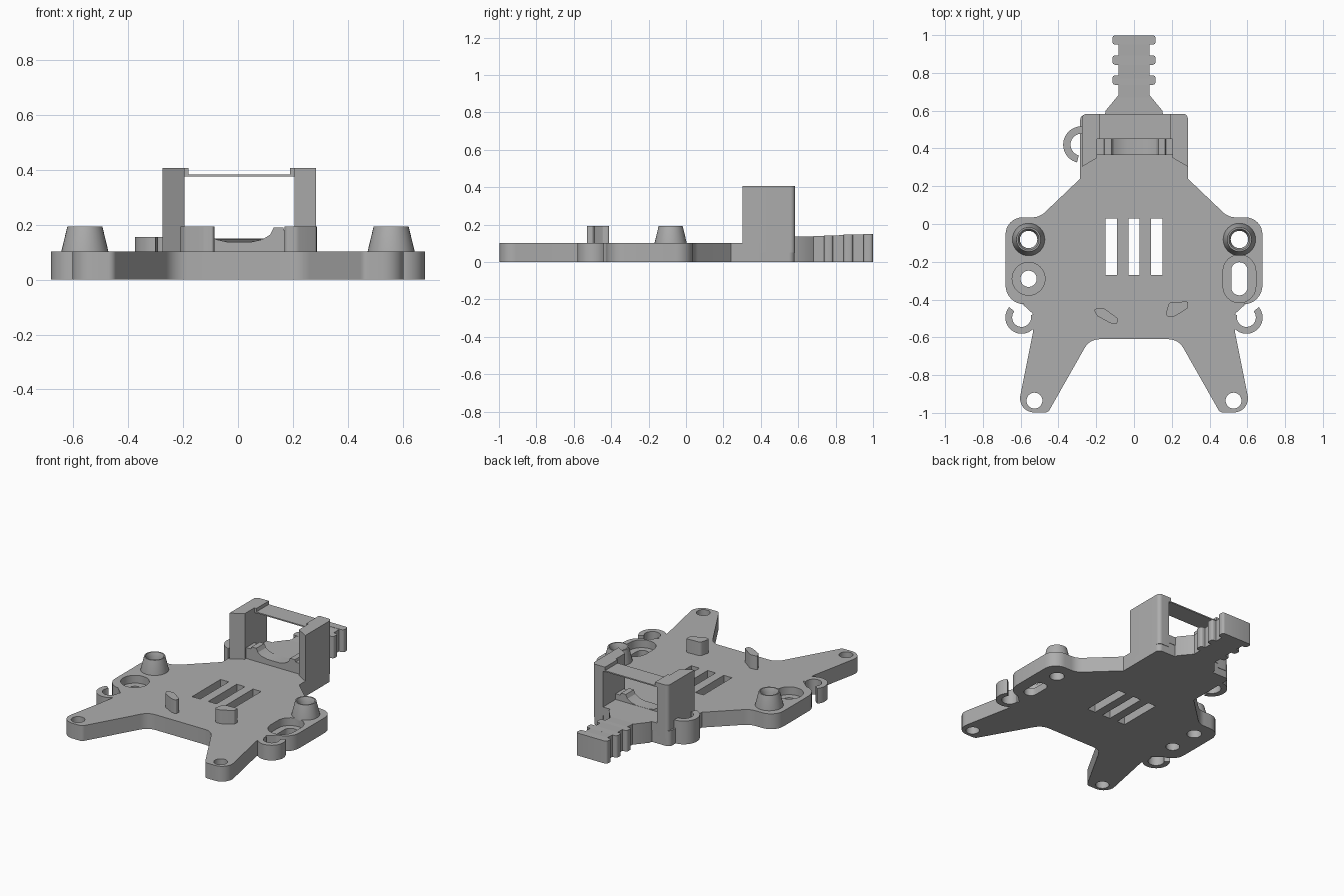
import bpy, bmesh, math
from mathutils import Vector

if "Cube" in bpy.data.objects:
    bpy.data.objects.remove(bpy.data.objects["Cube"])

grey = bpy.data.materials.new("plain grey")
grey.diffuse_color = (0.42, 0.42, 0.42, 1)
grey.use_nodes = True
grey.node_tree.nodes["Principled BSDF"].inputs["Base Color"].default_value = grey.diffuse_color
TOP = 0.102  # upper face of the plate


def fillet(corners, steps=8):
    """Round each (x, y, radius) corner of a closed outline."""
    out = []
    for i, c in enumerate(corners):
        p, r = Vector(c[:2]), (c[2] if len(c) > 2 else 0)
        if not r:
            out.append(tuple(p))
            continue
        a = (Vector(corners[i - 1][:2]) - p).normalized()
        b = (Vector(corners[(i + 1) % len(corners)][:2]) - p).normalized()
        half = a.angle(b) / 2
        mid = p + (a + b).normalized() * (r / math.sin(half))
        s = p + a * (r / math.tan(half)) - mid
        e = p + b * (r / math.tan(half)) - mid
        turn = math.atan2(s.x * e.y - s.y * e.x, s.dot(e))
        for k in range(steps + 1):
            t = turn * k / steps
            out.append((mid.x + s.x * math.cos(t) - s.y * math.sin(t),
                        mid.y + s.x * math.sin(t) + s.y * math.cos(t)))
    return out


def finish(name, bm):
    bmesh.ops.recalc_face_normals(bm, faces=bm.faces)
    me = bpy.data.meshes.new(name)
    bm.to_mesh(me)
    bm.free()
    ob = bpy.data.objects.new(name, me)
    me.materials.append(grey)
    bpy.context.collection.objects.link(ob)
    return ob


def prism(name, pts, lo, hi, axis="z"):
    """Extrude an outline along z, or an x-z outline along y, or a y-z outline along x."""
    place = {"z": lambda u, v, w: (u, v, w), "y": lambda u, v, w: (u, w, v),
             "x": lambda u, v, w: (w, u, v)}[axis]
    bm = bmesh.new()
    a = [bm.verts.new(place(*p, lo)) for p in pts]
    b = [bm.verts.new(place(*p, hi)) for p in pts]
    bm.faces.new(a)
    bm.faces.new(b)
    n = len(pts)
    for i in range(n):
        bm.faces.new((a[i], a[(i + 1) % n], b[(i + 1) % n], b[i]))
    return finish(name, bm)


def box(name, x0, x1, y0, y1, z0, z1):
    return prism(name, [(x0, y0), (x1, y0), (x1, y1), (x0, y1)], z0, z1)


def arc(cx, cy, r, a0, a1, n=24):
    return [(cx + r * math.cos(math.radians(a0 + (a1 - a0) * i / n)),
             cy + r * math.sin(math.radians(a0 + (a1 - a0) * i / n))) for i in range(n + 1)]


def slot(cx, cy, r, half):
    """Round hole when half is zero, otherwise a long upright slot."""
    if not half:
        return arc(cx, cy, r, 0, 360, 32)[:-1]
    return arc(cx, cy + half, r, 0, 180, 12) + arc(cx, cy - half, r, 180, 360, 12)


def hook(name, cx, cy, r0, r1, a0, a1, z1):
    prism(name, arc(cx, cy, r1, a0, a1) + arc(cx, cy, r0, a1, a0), 0, z1)


def cut(ob, cutters):
    for c in cutters:
        c.hide_render = True
        m = ob.modifiers.new("cut", "BOOLEAN")
        m.operation, m.solver, m.object = "DIFFERENCE", "EXACT", c
        bpy.context.view_layer.objects.active = ob
        bpy.ops.object.modifier_apply(modifier=m.name)
        bpy.data.objects.remove(c)


# Base plate with shoulders and two splayed legs
right = [(0.285, 0.58, 0.03), (0.285, 0.24), (0.50, 0.035, 0.1), (0.68, 0.035, 0.09),
         (0.68, -0.425, 0.1), (0.59, -0.425, 0.03), (0.53, -0.48, 0.03), (0.535, -0.575),
         (0.62, -0.998, 0.075), (0.455, -0.998, 0.03), (0.235, -0.61, 0.09)]
plate = prism("base_plate", fillet(right + [(-c[0],) + c[1:] for c in reversed(right)]), 0, TOP)

# Round holes, counterbores, and plain straight vents
cutters = []
for s in (-1, 1):
    cutters.append(prism("leg_hole", slot(s * 0.527, -0.935, 0.042, 0), -0.1, 0.3))
    cutters.append(prism("boss_hole", slot(s * 0.558, -0.082, 0.046, 0), -0.1, 0.3))
    long = s > 0
    cutters.append(prism("mount_hole", slot(s * 0.558, -0.29, 0.043, 0.045 * long), -0.1, 0.3))
    cutters.append(prism("mount_recess", slot(s * 0.558, -0.29, 0.087, 0.04 * long), 0.05, 0.3))
for x in (-0.12, 0, 0.12):
    cutters.append(box("vent", x - 0.03, x + 0.03, -0.27, 0.03, -0.1, 0.3))
cut(plate, cutters)

# Tapered hollow bosses, with a countersunk mouth
for s in (-1, 1):
    bm = bmesh.new()
    rings = []
    for r, z in ((0.046, TOP - 0.01), (0.086, TOP - 0.01), (0.086, TOP), (0.064, 0.193),
                 (0.056, 0.193), (0.046, 0.165)):
        rings.append([bm.verts.new((x, y, z)) for x, y in slot(s * 0.558, -0.082, r, 0)])
    for k in range(6):
        a, b = rings[k], rings[(k + 1) % 6]
        for i in range(32):
            j = (i + 1) % 32
            bm.faces.new((a[i], a[j], b[j], b[i]))
    finish("boss", bm)
    # Open cable hooks beside the legs
    if s > 0:
        hook("side_hook", 0.595, -0.495, 0.05, 0.086, 165, 400, TOP)
    else:
        hook("side_hook", -0.595, -0.495, 0.05, 0.086, 15, -220, TOP)
hook("rear_hook", -0.278, 0.42, 0.058, 0.097, 88, 256, 0.155)

# Small upright tabs on the plate
prism("left_tab", fillet([(-0.215, -0.45, 0.01), (-0.16, -0.445, 0.02), (-0.085, -0.50, 0.01),
                          (-0.09, -0.53, 0.008), (-0.125, -0.525, 0.015), (-0.195, -0.487, 0.02)], 4),
      TOP - 0.01, 0.193)
prism("right_tab", fillet([(0.165, -0.49, 0.015), (0.185, -0.415, 0.02), (0.288, -0.41, 0.01),
                           (0.285, -0.445, 0.01), (0.215, -0.49, 0.03)], 4), TOP - 0.01, 0.193)

# Pillars, their inner top lips, ledges, and the thin bar that joins them
C = 0.005
for s in (-1, 1):
    prism("pillar", fillet([(C + s * 0.28, 0.303), (C + s * 0.28, 0.583, 0.025),
                            (C + s * 0.2, 0.583), (C + s * 0.2, 0.35)]), 0.05, 0.407)
    x = sorted((C + s * 0.2, C + s * 0.185))
    box("pillar_lip", x[0], x[1], 0.45, 0.583, 0.376, 0.407)
box("cross_bar", C - 0.186, C + 0.186, 0.45, 0.583, 0.376, 0.384)

# Saddle between the pillars, with a low floor behind
prism("saddle", [(-0.2, 0.08), (0.21, 0.08), (0.21, 0.175), (0.17, 0.175), (0.165, 0.19), (0.13, 0.19),
                 (0.118, 0.165), (0.09, 0.147), (0.05, 0.138), (-0.04, 0.138), (-0.08, 0.147),
                 (-0.108, 0.165), (-0.12, 0.19), (-0.155, 0.19), (-0.16, 0.175), (-0.2, 0.175)],
      0.365, 0.45, "y")
box("saddle_floor", -0.2, 0.21, 0.44, 0.583, 0.08, 0.137)

# Rear tongue: flared neck, shaft that rises a little, and three pairs of lugs
prism("tongue_neck", [(-0.155, 0.575), (0.155, 0.575), (0.15, 0.6), (0.08, 0.685),
                      (-0.08, 0.685), (-0.15, 0.6)], 0, 0.137)
prism("tongue_shaft", [(0.67, 0), (0.998, 0), (0.998, 0.15), (0.67, 0.137)], -0.082, 0.082, "x")
for y, z in ((0.762, 0.141), (0.868, 0.146), (0.974, 0.15)):
    prism("tongue_lug", fillet([(-0.114, y - 0.025, 0.015), (0.114, y - 0.025, 0.015),
                                (0.114, y + 0.025, 0.015), (-0.114, y + 0.025, 0.015)], 4), 0, z)

# Smooth the round walls, keep hard edges
for ob in bpy.context.scene.objects:
    ob.select_set(True)
    bpy.context.view_layer.objects.active = ob
bpy.ops.object.shade_smooth_by_angle(angle=math.radians(30))
